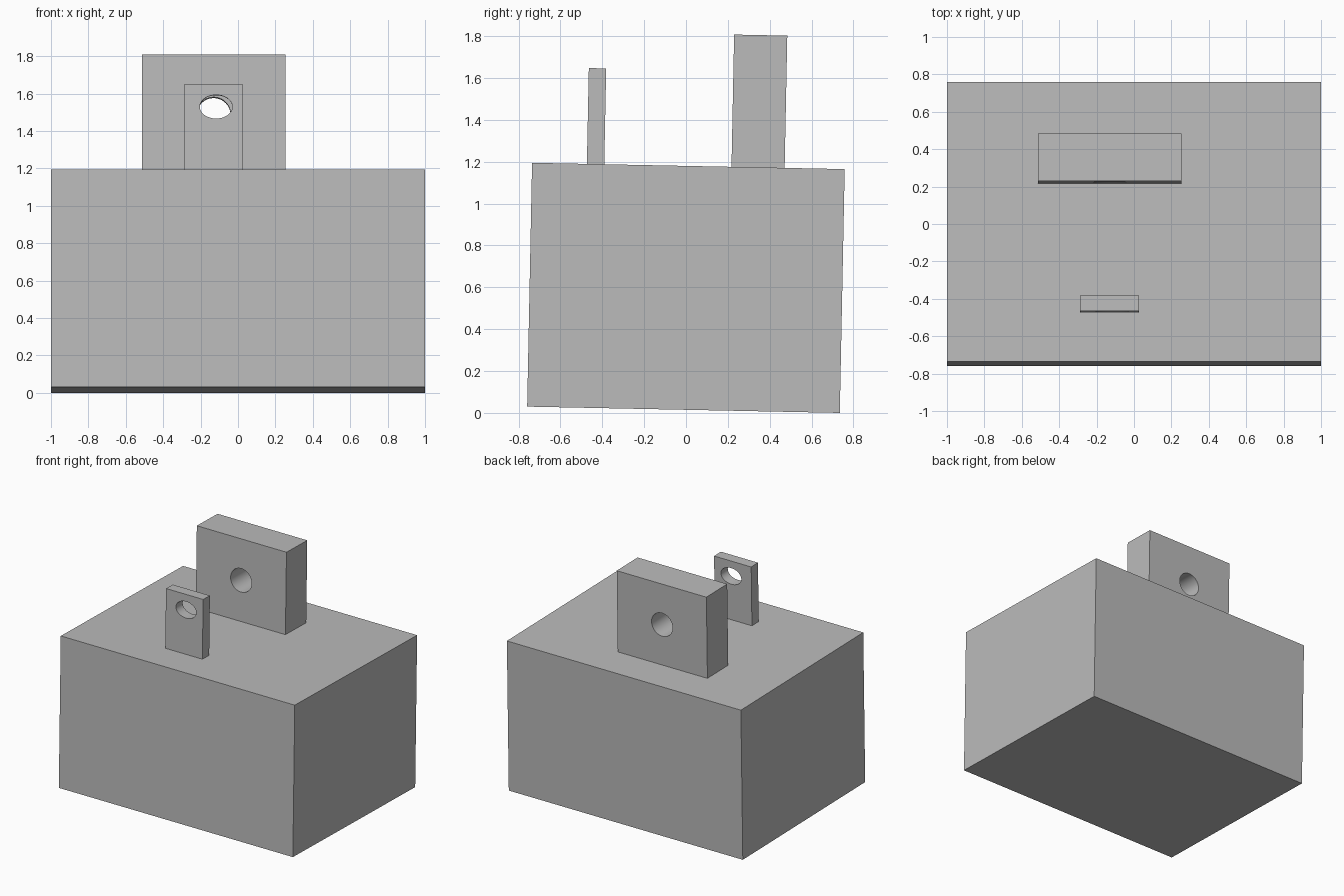
import bpy
import math

cube = bpy.data.objects.get("Cube")
if cube:
    bpy.data.objects.remove(cube, do_unlink=True)

grey = bpy.data.materials.new("plain_grey")
grey.use_nodes = True
grey.diffuse_color = (0.5, 0.5, 0.5, 1)
grey.node_tree.nodes["Principled BSDF"].inputs["Base Color"].default_value = (0.5, 0.5, 0.5, 1)

# The whole model leans back slightly on its rear lower edge
lean = bpy.data.objects.new("lean_pivot", None)
bpy.context.collection.objects.link(lean)
lean.location = (0, -0.012, 0.015)
lean.rotation_euler.x = -math.radians(1.15)
lean.hide_render = True


def box(name, x, y, z):
    """Box spanning the given (low, high) ranges."""
    bpy.ops.mesh.primitive_cube_add(size=1, location=[sum(r) / 2 for r in (x, y, z)])
    obj = bpy.context.object
    obj.name = name
    obj.scale = [r[1] - r[0] for r in (x, y, z)]
    bpy.ops.object.transform_apply(location=True, rotation=False, scale=True)
    obj.data.materials.append(grey)
    return obj


def bore(obj, x, y, z, rx, rz):
    """Cut an elliptical hole through the box from front to back."""
    bpy.ops.mesh.primitive_cylinder_add(vertices=64, radius=1, depth=1,
                                        location=(x, y, z), rotation=(math.pi / 2, 0, 0))
    cutter = bpy.context.object
    cutter.scale = (rx, rz, 1)
    cutter.data.materials.append(grey)
    bpy.context.view_layer.update()
    mod = obj.modifiers.new("hole", "BOOLEAN")
    mod.operation = "DIFFERENCE"
    mod.solver = "EXACT"
    mod.object = cutter
    bpy.ops.object.select_all(action="DESELECT")
    obj.select_set(True)
    bpy.context.view_layer.objects.active = obj
    bpy.ops.object.modifier_apply(modifier=mod.name)
    bpy.data.objects.remove(cutter, do_unlink=True)
    bpy.ops.object.shade_smooth_by_angle(angle=math.radians(30))


top = 1.165

# Main block
block = box("main_block", (-1, 1), (-0.747, 0.747), (0, top))

# Thick rear lug with a round hole
rear_lug = box("rear_lug", (-0.513, 0.253), (0.206, 0.46), (top - 0.01, 1.797))
bore(rear_lug, -0.13, 0.33, 1.48, 0.09, 0.09)

# Thin front lug with an oval hole
front_lug = box("front_lug", (-0.29, 0.027), (-0.485, -0.402), (top - 0.01, 1.623))
bore(front_lug, -0.117, -0.44, 1.505, 0.087, 0.063)

for part in (block, rear_lug, front_lug):
    part.parent = lean
